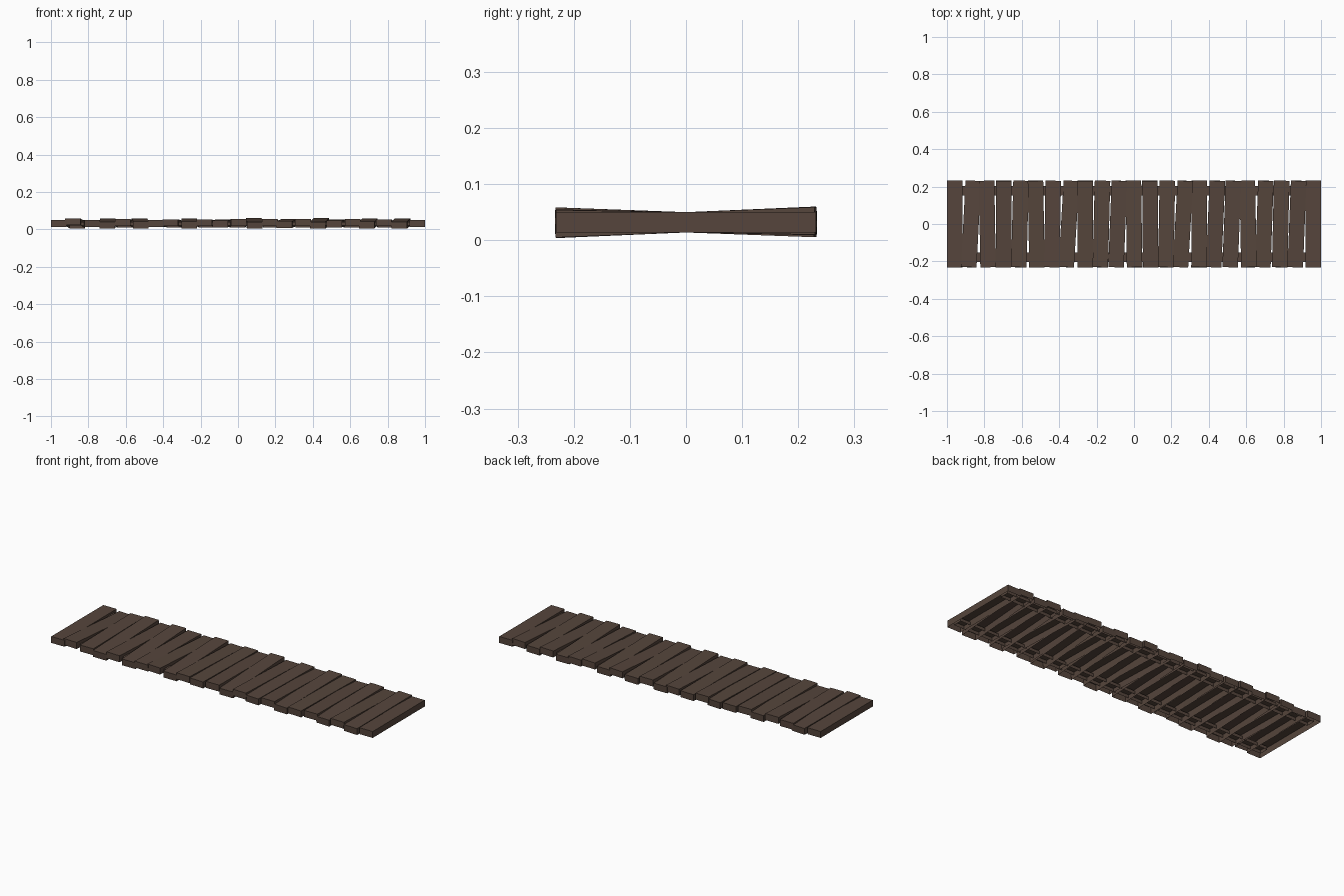
import bpy, bmesh
from math import sin, cos
from mathutils import Matrix

if "Cube" in bpy.data.objects:
    bpy.data.objects.remove(bpy.data.objects["Cube"])

wood = bpy.data.materials.new("dark_wood")
wood.diffuse_color = (0.092, 0.06, 0.045, 1)
wood.use_nodes = True
wood.node_tree.nodes["Principled BSDF"].inputs["Base Color"].default_value = wood.diffuse_color


def box(name, size, matrix, drop_bottom=False):
    bm = bmesh.new()
    bmesh.ops.create_cube(bm, size=1, matrix=Matrix.Diagonal((*size, 1)))
    if drop_bottom:
        bm.normal_update()
        bmesh.ops.delete(bm, geom=[f for f in bm.faces if f.normal.z < -0.9], context='FACES_ONLY')
    bm.transform(matrix)
    me = bpy.data.meshes.new(name)
    bm.to_mesh(me)
    bm.free()
    me.materials.append(wood)
    ob = bpy.data.objects.new(name, me)
    bpy.context.collection.objects.link(ob)
    return ob


# Planks: sideways lean of the far end, and lift of the near end (both in 0.01 units)
lean = [0, 1.2, -.4, .1, .6, -.4, .4, 1.4, 0, .6, .9, -.3, -.2, .4, 1.3, .1, 1.0, .9, -.4, .8, .5, .9, 0]
lift = [0, .85, 0, -.9, .5, -.8, 0, .4, -.8, .4, -.3, .5, -1, .5, -.6, .5, -1, -.3, .5, -.8, .4, -.9, 0]
n = len(lean)
length, width, thick = 0.463, 0.083, 0.036
pitch = (2 - width) / (n - 1)
for i in range(n):
    x = -1 + width / 2 + pitch * i
    m = (Matrix.Translation((x, 0, 0.032))
         @ Matrix.Rotation(-lean[i] * 0.01 / 0.23, 4, 'Z')
         @ Matrix.Rotation(-lift[i] * 0.01 / 0.23, 4, 'X'))
    box(f"plank_{i + 1:02d}", (width, length, thick), m, True)

# Two long rails beneath the planks
for side, y in (("front", -0.178), ("back", 0.178)):
    box(f"{side}_rail", (1.96, 0.05, 0.018), Matrix.Translation((0, y, 0.03)), True)
